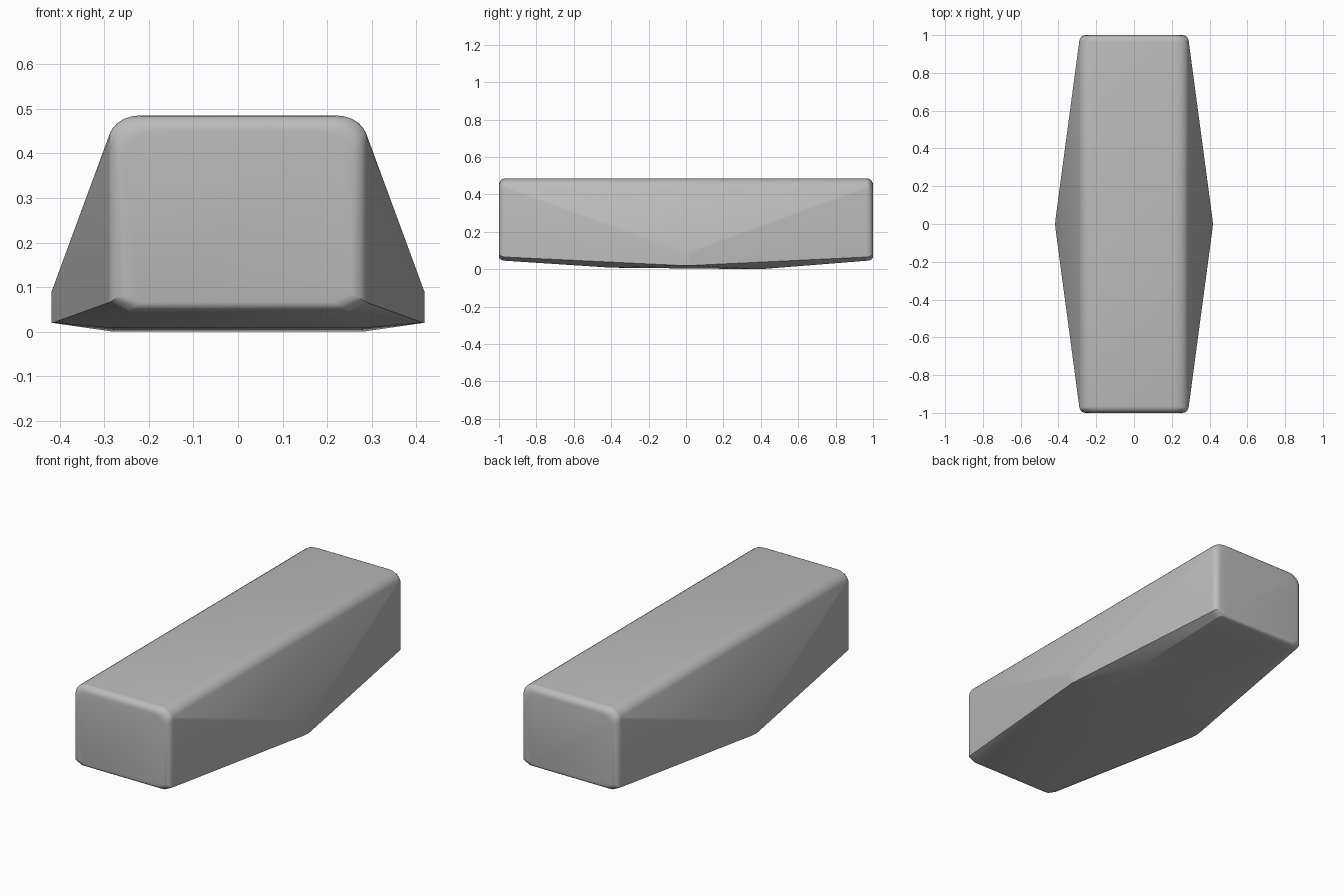
import bpy
import bmesh
from math import cos, sin, pi, radians

cube = bpy.data.objects.get("Cube")
if cube:
    bpy.data.objects.remove(cube, do_unlink=True)

grey = bpy.data.materials.new("plain grey")
grey.use_nodes = True
colour = (0.5, 0.5, 0.5, 1)
grey.diffuse_color = colour
grey.node_tree.nodes["Principled BSDF"].inputs["Base Color"].default_value = colour

STEPS = 6


def half_profile(inset):
    """Right half of the end outline: chamfered foot and rounded shoulder."""
    w, low, top = 0.29 - inset, 0.045 + inset * 0.6, 0.485 - inset
    pts = [(w - 0.04, low), (w, low + 0.02)]
    for i in range(STEPS + 1):
        a = i / STEPS * pi / 2
        pts.append((w - 0.07 + 0.07 * cos(a), top - 0.055 + 0.055 * sin(a)))
    return pts


bm = bmesh.new()
for side in (-1, 1):
    # rounded ends
    for end in (-1, 1):
        for i in range(STEPS):
            a = i / (STEPS - 1) * pi / 2
            for x, z in half_profile(0.035 * (1 - cos(a))):
                bm.verts.new((side * x, end * (0.965 + 0.035 * sin(a)), z))
    # flared middle of each flank
    for y, x in ((-0.03, 0.415), (0, 0.418), (0.03, 0.415)):
        for z in (0.02, 0.09):
            bm.verts.new((side * x, y, z))
    # shallow keel under the body
    bm.verts.new((side * 0.28, 0.4, 0))
    bm.verts.new((side * 0.28, -0.4, 0.008))

# wrap the skin around the outline points
hull = bmesh.ops.convex_hull(bm, input=bm.verts)
spare = {g for g in hull["geom_interior"] + hull["geom_unused"]
         if isinstance(g, bmesh.types.BMVert)}
bmesh.ops.delete(bm, geom=list(spare), context="VERTS")
bmesh.ops.dissolve_limit(bm, angle_limit=radians(0.5), verts=bm.verts, edges=bm.edges)
bmesh.ops.recalc_face_normals(bm, faces=bm.faces)

mesh = bpy.data.meshes.new("body")
bm.to_mesh(mesh)
bm.free()
mesh.materials.append(grey)
body = bpy.data.objects.new("body", mesh)
bpy.context.collection.objects.link(body)
bpy.context.view_layer.objects.active = body
body.select_set(True)
bpy.ops.object.shade_smooth_by_angle(angle=radians(20))
